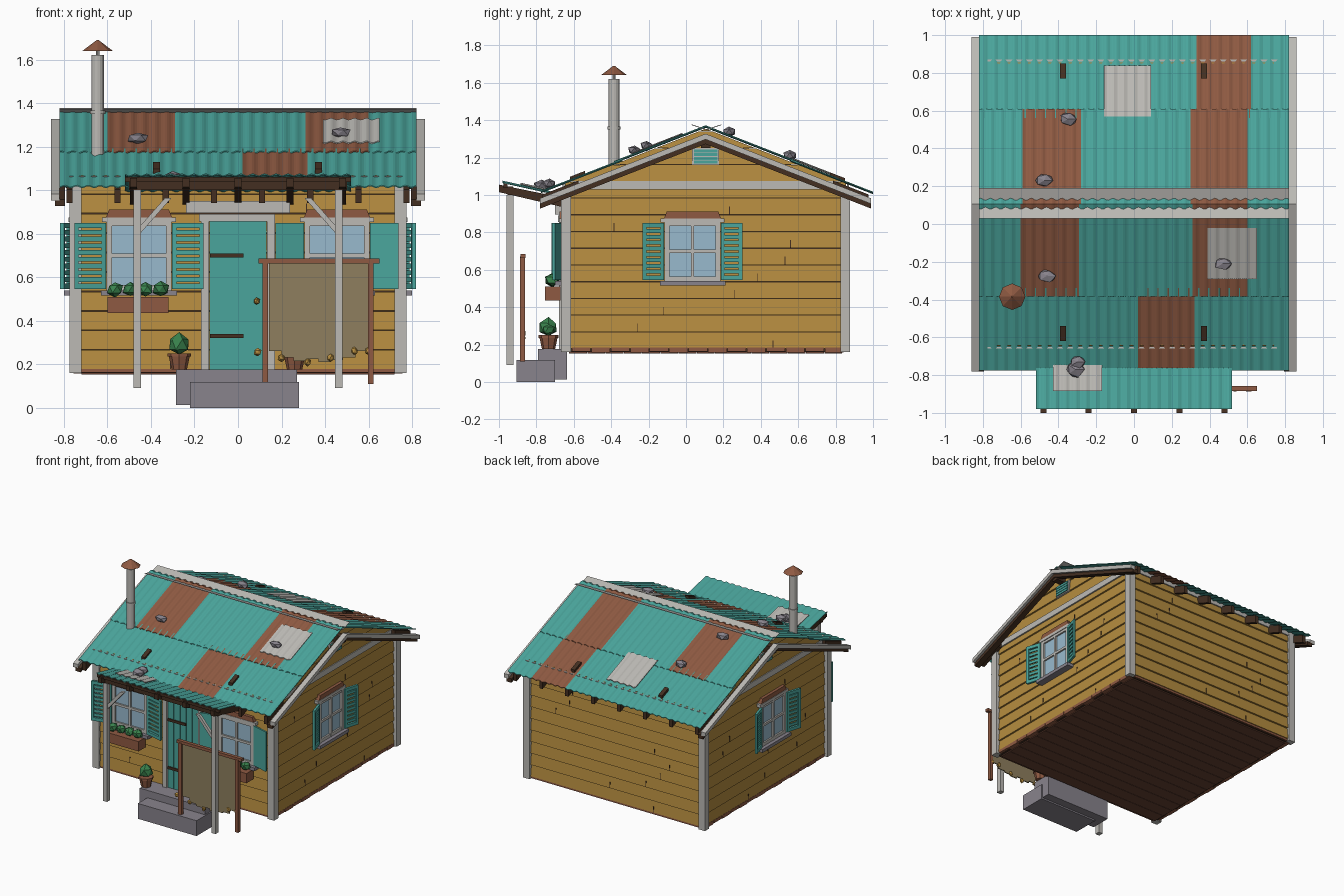
import bpy, bmesh, math, random
from mathutils import Matrix, Vector

if "Cube" in bpy.data.objects:
    bpy.data.objects.remove(bpy.data.objects["Cube"])

random.seed(4)

def material(name, r, g, b):
    lin = [(c / 255 / 12.92) if c < 11 else ((c / 255 + 0.055) / 1.055) ** 2.4 for c in (r, g, b)]
    m = bpy.data.materials.new(name)
    m.diffuse_color = (*lin, 1)
    m.use_nodes = True
    m.node_tree.nodes["Principled BSDF"].inputs["Base Color"].default_value = m.diffuse_color
    return m

TEAL = material("teal_paint", 74, 165, 156)
OCHRE = material("ochre_wood", 181, 140, 63)
RUST = material("rust_brown", 143, 90, 66)
GREY = material("pale_grey", 188, 186, 181)
DARK = material("dark_wood", 68, 47, 33)
FLOOR = material("floor_brown", 104, 66, 51)
STONE = material("stone_grey", 136, 131, 140)
GLASS = material("window_blue", 152, 186, 206)
GREEN = material("leaf_green", 58, 132, 78)
CLOTH = material("olive_cloth", 142, 127, 94)

parts = {}

def paint(name, faces, mat):
    mats = parts[name][1]
    if mat not in mats:
        mats.append(mat)
    for f in faces:
        f.material_index = mats.index(mat)

def mesh_of(name):
    return parts.setdefault(name, (bmesh.new(), []))[0]

def solid(name, pts, mat):
    """Convex solid around the points."""
    bm = mesh_of(name)
    vs = [bm.verts.new(p) for p in pts]
    out = bmesh.ops.convex_hull(bm, input=vs)
    paint(name, [g for g in out["geom"] if isinstance(g, bmesh.types.BMFace)], mat)

def box(name, a, b, mat, at=lambda x, y, z: (x, y, z)):
    solid(name, [at(x, y, z) for x in (a[0], b[0]) for y in (a[1], b[1]) for z in (a[2], b[2])], mat)

def round_part(name, loc, r1, r2, h, mat, n=8):
    bm = mesh_of(name)
    o = bmesh.ops.create_cone(bm, cap_ends=True, segments=n, radius1=r1, radius2=r2, depth=h,
                              matrix=Matrix.Translation((loc[0], loc[1], loc[2] + h / 2)))
    paint(name, {f for v in o["verts"] for f in v.link_faces}, mat)

def lump(name, loc, size, mat):
    bm = mesh_of(name)
    o = bmesh.ops.create_icosphere(bm, subdivisions=1, radius=1)
    for v in o["verts"]:
        k = random.uniform(0.85, 1.12)
        v.co = Vector([loc[i] + v.co[i] * size[i] * k for i in range(3)])
    paint(name, {f for v in o["verts"] for f in v.link_faces}, mat)

RIDGE, SLOPE = 0.105, 0.39
def roof(y):
    return 1.362 - SLOPE * abs(y - RIDGE)

def porch(y):
    return 1.072 - 0.22 * (y + 0.98)

def sheet(name, x0, x1, y0, y1, height, mat, lift=0.0, phase=0.0):
    """Corrugated sheet with thickness."""
    bm = mesh_of(name)
    n = max(2, round((x1 - x0) / 0.009))
    rows = []
    for i in range(n + 1):
        x = x0 + (x1 - x0) * i / n
        w = 0.0042 * math.sin(x * 2 * math.pi / 0.054 + phase) + lift
        rows.append([bm.verts.new((x, y, height(y) + w - t)) for y, t in
                     ((y0, 0), (y1, 0), (y1, 0.005), (y0, 0.005))])
    fs = [bm.faces.new((p[j], q[j], q[(j + 1) % 4], p[(j + 1) % 4]))
          for p, q in zip(rows, rows[1:]) for j in range(4)]
    fs += [bm.faces.new(rows[0]), bm.faces.new(rows[-1])]
    bmesh.ops.recalc_face_normals(bm, faces=fs)
    paint(name, fs, mat)

# Wall frames: along the wall, outward, up
front = lambda u, o, z: (u, -0.64 - o, z)
back = lambda u, o, z: (u, 0.85 + o, z)
right = lambda u, o, z: (0.74 + o, u, z)
left = lambda u, o, z: (-0.74 - o, u, z)

# Dark core, floor and lapped siding
solid("wall_core", [(x, y, z) for x in (-0.737, 0.737) for y, z in
      ((-0.637, 0.16), (0.847, 0.16), (-0.637, 1.05), (0.847, 1.05), (RIDGE, 1.34))], DARK)
box("floor_trim", (-0.745, -0.648, 0.162), (0.745, -0.62, 0.185), RUST)
box("floor_trim", (-0.745, 0.83, 0.162), (0.745, 0.858, 0.185), RUST)
for s in (-1, 1):
    for i in range(14):
        y = -0.61 + i * 0.104
        box("floor_trim", (s * 0.72, y, 0.162 - 0.004 * (i % 2)), (s * 0.755, y + 0.1, 0.185), RUST)
for i in range(15):
    y = -0.625 + i * 0.0975
    box("floor_boards", (-0.72, y, 0.152), (0.72, y + 0.095, 0.165), FLOOR)

ROW = 0.0895
def siding(name, at, span, gable):
    for r in range(14 if gable else 10):
        z0 = 0.178 + r * ROW
        z1 = min(z0 + ROW - 0.003, 1.352 if gable else 1.068)
        pts = []
        for z in sorted({z0, z1, min(max(1.062, z0), z1)}):
            h = max(0.003, (1.354 - z) / SLOPE) if gable else 9
            o = 0.014 - 0.01 * (z - z0) / ROW
            for u in (max(span[0], RIDGE - h), min(span[1], RIDGE + h)):
                pts += [at(u, -0.005, z), at(u, o, z)]
        solid(name, pts, OCHRE)
        if r < 9:  # dark board joints
            u = random.uniform(span[0] + 0.15, span[1] - 0.15)
            box(name, (u, 0.005, z0), (u + 0.004, 0.0143, z0 + ROW * 0.5), DARK, at)

siding("front_siding", front, (-0.74, 0.74), False)
siding("back_siding", back, (-0.74, 0.74), False)
siding("right_siding", right, (-0.64, 0.85), True)
siding("left_siding", left, (-0.64, 0.85), True)

# Corner posts and top plates
for s in (-1, 1):
    for y0, y1 in ((-0.668, -0.615), (0.825, 0.877)):
        box("corner_posts", (s * 0.72, y0, 0.16), (s * 0.775, y1, 1.04), GREY)
for y in (-0.660, 0.861):
    box("top_plates", (-0.775, y, 1.03), (0.775, y + 0.010, 1.0655), GREY)

# Windows with shutters
def shutter(name, at, hinge, tip, louvered):
    z0, z1 = 0.545, 0.85
    def tilt(u, o, z):
        return at(u, o + 0.025 + 0.035 * (u - hinge) / (tip - hinge), z)
    a, b = sorted((hinge, tip))
    if not louvered:
        box(name, (a, 0, z0), (b, 0.014, z1), TEAL, tilt)
        return
    for u in (a, b - 0.02):
        box(name, (u, 0, z0), (u + 0.02, 0.018, z1), TEAL, tilt)
    for z in (z0, z1 - 0.025):
        box(name, (a, 0, z), (b, 0.018, z + 0.025), TEAL, tilt)
    for i in range(8):
        z = z0 + 0.034 + i * 0.031
        box(name, (a + 0.015, 0.004, z), (b - 0.015, 0.014, z + 0.021), TEAL, tilt)

def window(name, at, c, width, louvered=True):
    box(name + "_glass", (c - 0.14, 0, 0.55), (c + 0.14, 0.02, 0.85), GLASS, at)
    for u, w in ((-0.15, 0.026), (0.124, 0.026), (-0.009, 0.018)):
        box(name + "_frame", (c + u, 0, 0.54), (c + u + w, 0.034, 0.86), GREY, at)
    for z, h in ((0.54, 0.025), (0.835, 0.03), (0.69, 0.018)):
        box(name + "_frame", (c - 0.15, 0, z), (c + 0.15, 0.032, z + h), GREY, at)
    box(name + "_frame", (c - 0.17, 0, 0.853), (c + 0.17, 0.038, 0.875), GREY, at)
    box(name + "_sill", (c - 0.175, 0, 0.515), (c + 0.175, 0.06, 0.54), STONE, at)
    solid(name + "_header", [at(c + s * u, o, z) for s in (-1, 1) for o in (0, 0.035)
          for u, z in ((0.152, 0.875), (0.138, 0.91))], RUST)
    for s in (-1, 1):
        shutter(name + "_shutters", at, c + s * 0.152, c + s * (0.152 + width), louvered)

window("right_window", right, 0.035, 0.115)
window("left_window", left, 0.035, 0.115)
window("front_left_window", front, -0.455, 0.145)
window("front_right_window", front, 0.455, 0.13, False)

# Flower boxes
for c in (-0.46, 0.46):
    box("flower_boxes", (c - 0.14, -0.755, 0.435), (c + 0.14, -0.67, 0.51), RUST)
    for i in range(4):
        lump("flower_box_plants", (c - 0.105 + i * 0.07, -0.715, 0.545), (0.038, 0.04, 0.036), GREEN)

# Gable bands, vents and ridge beam
for at in (left, right):
    solid("gable_bands", [at(u, o, z) for o in (0, 0.02) for u, z in
          ((-0.61, 1.03), (0.82, 1.03), (-0.59, 1.075), (0.80, 1.075))], GREY)
    box("gable_vents", (0.033, 0, 1.16), (0.177, 0.02, 1.25), GREY, at)
    for i in range(4):
        box("gable_vents", (0.042, 0.01, 1.168 + i * 0.0195), (0.168, 0.028, 1.184 + i * 0.0195), TEAL, at)
box("ridge_beam", (-0.83, 0.08, 1.25), (0.83, 0.13, 1.305), DARK)

# Rafter tails, gable rafters and bargeboards
def sloped(name, x0, x1, d0, d1, top, depth, mat, s):
    solid(name, [(x, RIDGE + s * d, roof(RIDGE + d) - t) for x in (x0, x1)
                 for d in (d0, d1) for t in (top, top + depth)], mat)

for s in (-1, 1):
    for i in range(8):
        x = -0.775 + i * 0.2214
        sloped("rafter_tails", x - 0.014, x + 0.014, 0.68, 0.872, 0.02, 0.06, DARK, s)
    for k in (-1, 1):
        sloped("bargeboards", k * 0.82, k * 0.86, 0, 0.885, 0.035, 0.03, GREY, s)
        sloped("gable_rafters", k * 0.795, k * 0.84, 0, 0.885, 0.06, 0.03, DARK, s)
    # Upturned ridge flashing
    solid("ridge_cap", [(x, 0.11 + s * d, 1.347 + 0.33 * d + t) for x in (-0.82, 0.82)
                        for d in (0, 0.08) for t in (0, 0.004)], GREY)

# Corrugated roof sheets
def tier(name, cuts, mats, y0, y1, lift, phase):
    for a, b, m in zip(cuts, cuts[1:], mats):
        sheet(name, a, b, y0, y1, roof, m, lift, phase)

striped = (TEAL, RUST, TEAL, RUST, TEAL)
tier("front_lower_roof", (-0.82, 0.02, 0.32, 0.82), (TEAL, RUST, TEAL), -0.775, -0.34, 0, 0)
tier("front_upper_roof", (-0.82, -0.60, -0.29, 0.31, 0.60, 0.82), striped, -0.385, RIDGE, 0.006, 2)
tier("back_lower_roof", (-0.82, 0.33, 0.62, 0.82), (TEAL, RUST, TEAL), 0.56, 1.0, 0, 0)
tier("back_upper_roof", (-0.82, -0.59, -0.28, 0.30, 0.60, 0.82), striped, RIDGE, 0.61, 0.006, 2)
sheet("roof_patches", 0.39, 0.65, -0.29, -0.02, roof, GREY, 0.014, 2)
sheet("roof_patches", -0.16, 0.09, 0.57, 0.84, roof, GREY, 0.014, 2)
sheet("porch_roof", -0.52, 0.52, -0.98, -0.63, porch, TEAL)
sheet("roof_patches", -0.43, -0.17, -0.885, -0.735, porch, GREY, 0.01)
for x in (-0.375, 0.37):
    for y, d in ((-0.58, 1), (0.81, -1)):
        solid("roof_cleats", [(x + i, y + j, roof(y + j) + t) for i in (-0.016, 0.016)
                              for j in (-0.04, 0.04) for t in (-0.01, 0.018)], DARK)

# Stones holding the roof down
for x, y in ((-0.35, 0.555), (-0.475, 0.23), (-0.46, -0.275), (0.47, -0.21)):
    lump("roof_stones", (x, y, roof(y) + 0.025), (0.048, 0.036, 0.028), STONE)
lump("roof_stones", (-0.31, -0.77, 1.05), (0.05, 0.045, 0.03), STONE)
lump("roof_stones", (-0.30, -0.73, 1.06), (0.045, 0.035, 0.028), STONE)

# Stove pipe
round_part("stove_pipe", (-0.645, -0.385, 1.15), 0.029, 0.029, 0.47, GREY, 16)
round_part("stove_pipe", (-0.645, -0.385, 1.35), 0.035, 0.035, 0.015, GREY, 16)
round_part("stove_pipe", (-0.645, -0.385, 1.6), 0.008, 0.008, 0.06, GREY)
round_part("pipe_cap", (-0.645, -0.385, 1.64), 0.07, 0.004, 0.05, RUST)

# Porch frame
for i in range(5):
    x = -0.48 + i * 0.24
    solid("porch_rafters", [(x + d, y, z) for d in (-0.016, 0.016) for y, z in
          ((-1.0, 1.055), (-1.0, 1.015), (-0.66, 0.985), (-0.66, 0.935))], DARK)
box("porch_beam", (-0.52, -0.975, 1.038), (0.52, -0.955, 1.06), DARK)
box("porch_beam", (-0.50, -0.955, 1.0), (0.50, -0.925, 1.045), DARK)
for s in (-1, 1):
    box("porch_posts", (s * 0.445, -0.96, 0.09), (s * 0.48, -0.922, 1.0), GREY)
    solid("porch_braces", [(s * x, y, z) for y in (-0.952, -0.93) for x, z in
          ((0.45, 0.80), (0.45, 0.835), (0.335, 0.965), (0.305, 0.965))], GREY)

# Door
box("door", (-0.132, 0, 0.175), (0.132, 0.02, 0.855), TEAL, front)
for i in range(5):
    u = -0.132 + i * 0.053
    box("door", (u, 0, 0.175), (u + 0.049, 0.026, 0.855), TEAL, front)
for z in (0.33, 0.70):
    box("door_hinges", (-0.128, 0.02, z - 0.01), (0.025, 0.034, z + 0.01), DARK, front)
lump("door_knob", front(0.085, 0.04, 0.49), (0.016, 0.016, 0.019), OCHRE)
for s in (-1, 1):
    box("door_frame", (s * 0.134, 0, 0.17), (s * 0.17, 0.04, 0.86), GREY, front)
box("door_frame", (-0.18, 0, 0.855), (0.17, 0.045, 0.89), GREY, front)
box("door_canopy", (-0.24, 0, 0.895), (0.24, 0.06, 0.95), GREY, front)

# Steps
box("lower_step", (-0.22, -0.905, 0.0), (0.28, -0.70, 0.118), STONE)
box("upper_step", (-0.285, -0.79, 0.012), (0.27, -0.635, 0.175), STONE)

# Potted plants
for x, h in ((-0.27, 0.052), (0.26, 0.035)):
    round_part("flower_pots", (x, -0.735, 0.175), 0.035, 0.048, 0.06, RUST)
    round_part("flower_pots", (x, -0.735, 0.235), 0.053, 0.053, 0.015, RUST)
    lump("pot_plants", (x, -0.735, 0.25 + h * 0.8), (h, h, h), GREEN)

# Hanging cloth screen with fringe beads
for x in (0.125, 0.61):
    box("screen_frame", (x - 0.013, -0.888, 0.11), (x + 0.013, -0.862, 0.67), RUST)
box("screen_frame", (0.095, -0.885, 0.663), (0.65, -0.858, 0.685), RUST)
for i, z in enumerate((0.26, 0.23, 0.215, 0.225, 0.21, 0.22, 0.23, 0.26)):
    x = 0.142 + i * 0.0568
    box("screen_cloth", (x, -0.877, z), (x + 0.0568, -0.869, 0.665), CLOTH)
for x, z in ((0.09, 0.255), (0.2, 0.23), (0.32, 0.21), (0.425, 0.23), (0.535, 0.262), (0.6, 0.262)):
    lump("screen_beads", (x, -0.873, z), (0.018, 0.016, 0.02), OCHRE)

# Turn the parts into objects
for name, (bm, mats) in parts.items():
    me = bpy.data.meshes.new(name)
    bm.to_mesh(me)
    bm.free()
    for m in mats:
        me.materials.append(m)
    bpy.context.collection.objects.link(bpy.data.objects.new(name, me))
